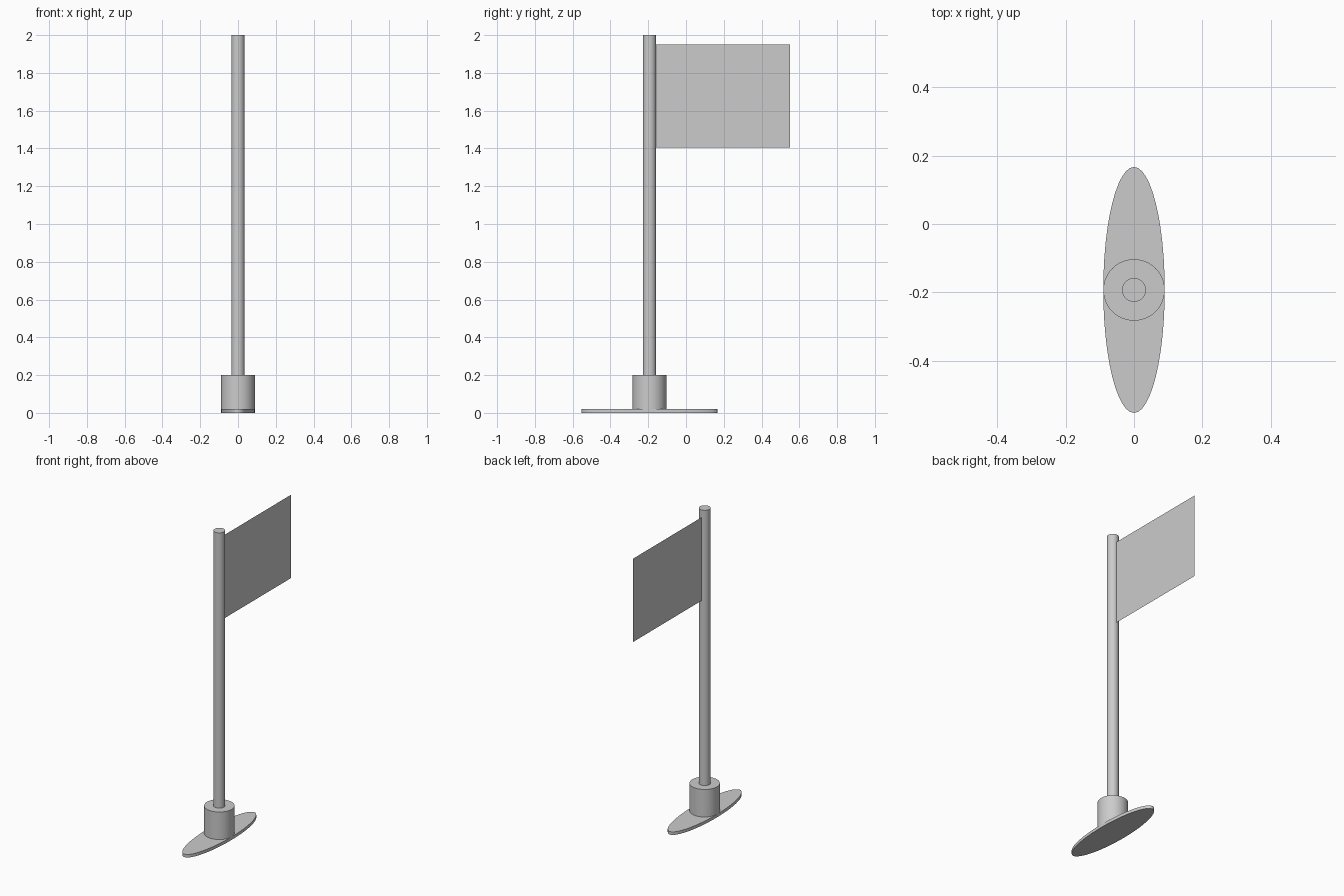
import bpy

if "Cube" in bpy.data.objects:
    bpy.data.objects.remove(bpy.data.objects["Cube"])

POLE_Y = -0.193

grey = bpy.data.materials.new("plain_grey")
grey.diffuse_color = (0.6, 0.6, 0.6, 1)
grey.use_nodes = True
grey.node_tree.nodes["Principled BSDF"].inputs["Base Color"].default_value = grey.diffuse_color


def cylinder(name, radius, z0, z1, stretch_y=1.0):
    """Upright capped cylinder on the pole axis, optionally stretched along y."""
    bpy.ops.mesh.primitive_cylinder_add(vertices=48, radius=radius, depth=z1 - z0,
                                        location=(0, POLE_Y, (z0 + z1) / 2))
    ob = bpy.context.object
    ob.name = name
    ob.scale.y = stretch_y
    bpy.ops.object.transform_apply(location=False, rotation=False, scale=True)
    bpy.ops.object.shade_smooth_by_angle()
    ob.data.materials.append(grey)


# Oval foot, round socket and tall pole
cylinder("base_plate", 0.09, 0.0, 0.02, 4.0)
cylinder("socket", 0.09, 0.02, 0.2)
cylinder("pole", 0.035, 0.2, 2.0)

# Thin flag sheet, attached at the pole surface
mesh = bpy.data.meshes.new("flag")
y0, y1, z0, z1 = POLE_Y + 0.033, 0.55, 1.405, 1.95
mesh.from_pydata([(0, y0, z0), (0, y1, z0), (0, y1, z1), (0, y0, z1)], [], [(0, 1, 2, 3)])
mesh.materials.append(grey)
flag = bpy.data.objects.new("flag", mesh)
bpy.context.collection.objects.link(flag)
